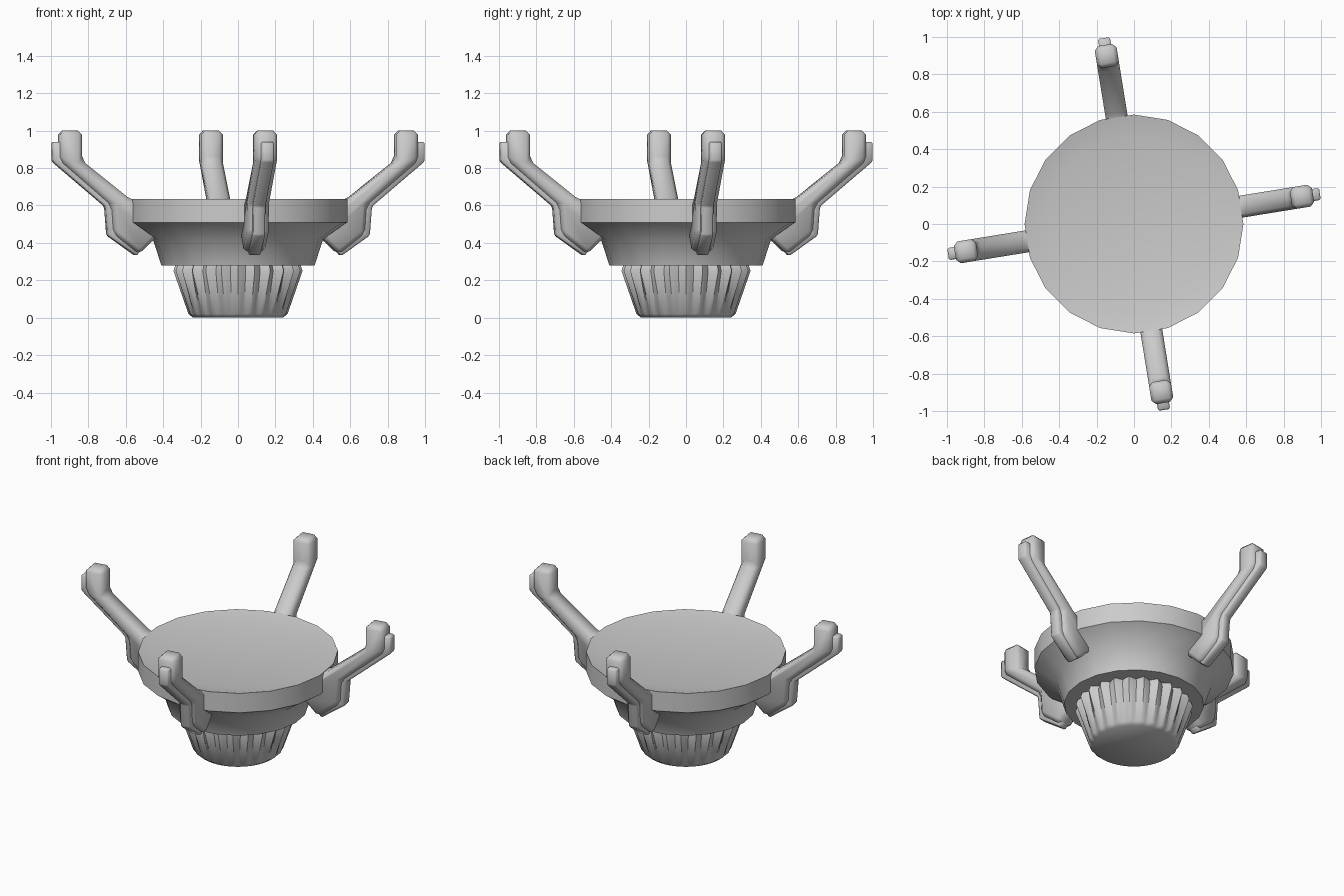
import bpy, bmesh, math
from mathutils import Matrix

if "Cube" in bpy.data.objects:
    bpy.data.objects.remove(bpy.data.objects["Cube"])


def finish(bm, name, angle):
    bmesh.ops.recalc_face_normals(bm, faces=bm.faces)
    mesh = bpy.data.meshes.new(name)
    bm.to_mesh(mesh)
    bm.free()
    ob = bpy.data.objects.new(name, mesh)
    bpy.context.collection.objects.link(ob)
    bpy.ops.object.select_all(action='DESELECT')
    ob.select_set(True)
    bpy.context.view_layer.objects.active = ob
    bpy.ops.object.shade_smooth_by_angle(angle=math.radians(angle))
    return ob


def lathe(name, profile, sides, angle, flutes=0):
    """Closed solid of revolution; profile points are (radius, z, flute depth)."""
    bm = bmesh.new()
    rings = []
    for r, z, depth in profile:
        ring = []
        for i in range(sides):
            a = 2 * math.pi * i / sides
            rr = r - depth * (0.5 - 0.5 * math.cos(flutes * a))
            ring.append(bm.verts.new((rr * math.cos(a), rr * math.sin(a), z)))
        rings.append(ring)
    for lo, hi in zip(rings, rings[1:]):
        for i in range(sides):
            j = (i + 1) % sides
            bm.faces.new((lo[i], lo[j], hi[j], hi[i]))
    bm.faces.new(rings[0])
    bm.faces.new(rings[-1])
    return finish(bm, name, angle)


def slab(name, outline, width, bevel, turn):
    """Outline in (radius, z), extruded sideways, chamfered and turned about z."""
    bm = bmesh.new()
    face = bm.faces.new([bm.verts.new((r, -width / 2, z)) for r, z in outline])
    new = bmesh.ops.extrude_face_region(bm, geom=[face])['geom']
    verts = [v for v in new if isinstance(v, bmesh.types.BMVert)]
    bmesh.ops.translate(bm, verts=verts, vec=(0, width, 0))
    bmesh.ops.recalc_face_normals(bm, faces=bm.faces)
    bmesh.ops.bevel(bm, geom=list(bm.edges), offset=bevel, segments=1,
                    affect='EDGES', clamp_overlap=True)
    bmesh.ops.transform(bm, matrix=Matrix.Rotation(turn, 4, 'Z'), verts=bm.verts)
    return finish(bm, name, 50)


# Twenty-sided dish with a shallow sunken top
lathe("dish", [(0.41, 0.28, 0), (0.455, 0.42, 0), (0.585, 0.51, 0),
               (0.585, 0.635, 0), (0.47, 0.61, 0)], 20, 50)

# Fluted foot tapering to the ground
lathe("fluted_foot", [(0.24, 0.0, 0), (0.265, 0.02, 0.006), (0.345, 0.25, 0.035),
                      (0.335, 0.28, 0.035)], 96, 50, flutes=24)

# Four cranked arms, each with a narrow rib along its outer side
arm = [(0.85, 1.0), (0.85, 0.84), (0.585, 0.63), (0.45, 0.60), (0.40, 0.46),
       (0.46, 0.42), (0.54, 0.34), (0.68, 0.45), (0.69, 0.60), (0.97, 0.84), (0.97, 1.0)]
rib = [(0.90, 0.94), (0.90, 0.85), (0.63, 0.61), (0.63, 0.47), (0.51, 0.38),
       (0.555, 0.33), (0.71, 0.44), (0.722, 0.595), (1.007, 0.835), (1.007, 0.94)]
for k in range(4):
    turn = math.radians(9.2 + 90 * k)
    slab(f"arm_{k + 1}", arm, 0.118, 0.022, turn)
    slab(f"arm_rib_{k + 1}", rib, 0.065, 0.008, turn)
